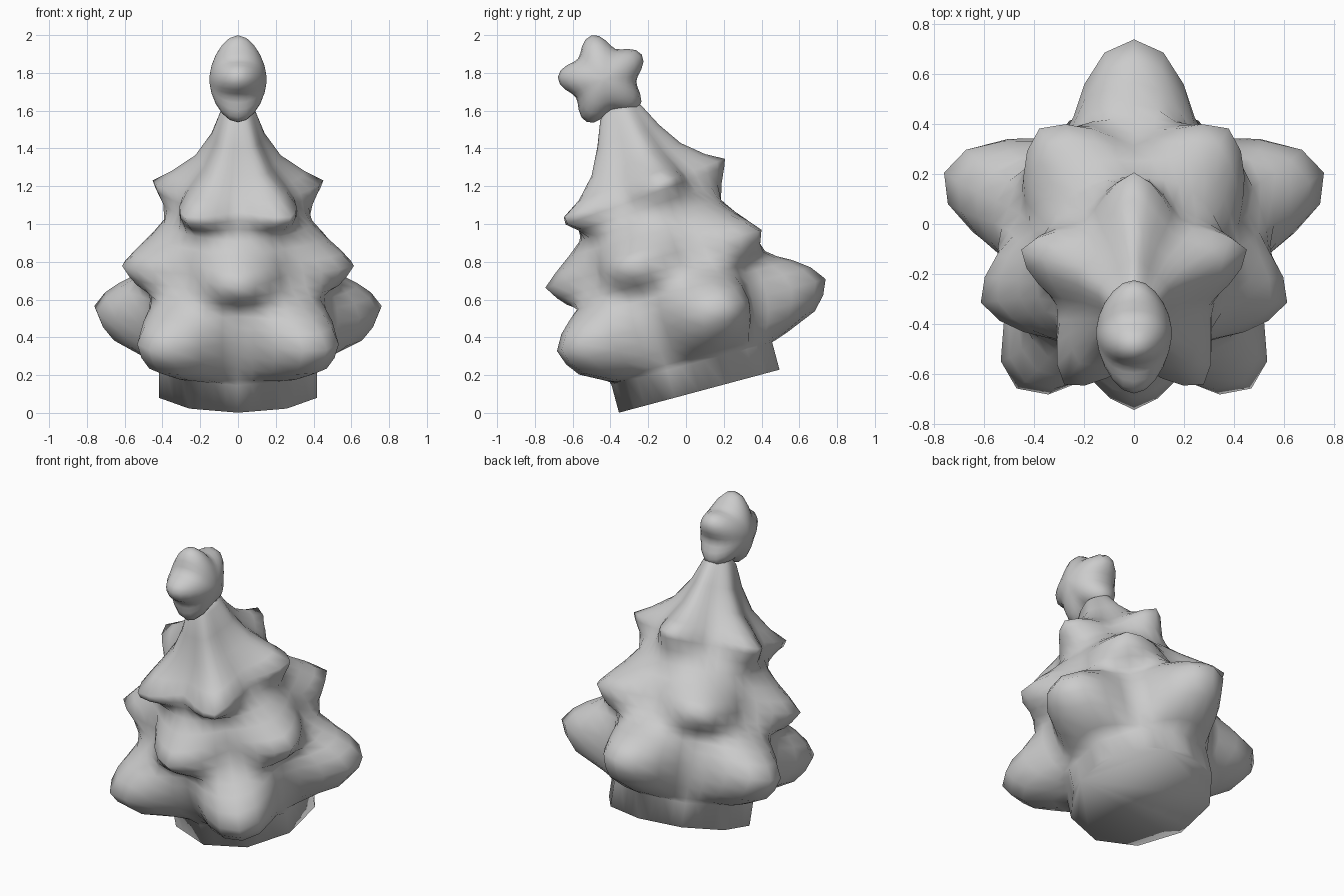
import bpy, bmesh, math
from mathutils import Matrix, Vector

if "Cube" in bpy.data.objects:
    bpy.data.objects.remove(bpy.data.objects["Cube"])

TILT = math.radians(15)
# The whole tree leans forward (-y) about the middle of its base
FRAME = Matrix.Translation((0, 0.07, 0.115)) @ Matrix.Rotation(TILT, 4, 'X')


def skin(name, rings, matrix):
    """Closed smooth surface through a stack of rings with equal point counts."""
    bm = bmesh.new()
    loops = [[bm.verts.new(matrix @ Vector(p)) for p in ring] for ring in rings]
    n = len(loops[0])
    for a, b in zip(loops, loops[1:]):
        for i in range(n):
            j = (i + 1) % n
            bm.faces.new((a[i], a[j], b[j], b[i]))
    bm.faces.new(loops[0][::-1])
    bm.faces.new(loops[-1])
    bmesh.ops.recalc_face_normals(bm, faces=bm.faces)
    for f in bm.faces:
        f.smooth = True
    me = bpy.data.meshes.new(name)
    bm.to_mesh(me)
    bm.free()
    ob = bpy.data.objects.new(name, me)
    bpy.context.collection.objects.link(ob)
    return ob


# Tree: height, radius toward odd-tier lobes, radius toward even-tier lobes
profile = [
    (0.00, .44, .44), (0.15, .44, .44),
    (0.18, .53, .44), (0.25, .70, .46), (0.32, .765, .48), (0.40, .80, .49),
    (0.48, .74, .495), (0.54, .66, .49), (0.585, .58, .50), (0.625, .53, .56),
    (0.67, .48, .60), (0.74, .45, .645), (0.80, .44, .575), (0.87, .42, .48),
    (0.94, .38, .40), (1.01, .42, .34), (1.07, .46, .325), (1.11, .475, .31),
    (1.17, .38, .28), (1.27, .27, .22), (1.40, .185, .16),
    (1.53, .12, .11), (1.59, .05, .05)]
SEG = 40
rings = []
for t, ra, rb in profile:
    ring = []
    for i in range(SEG):
        a = 2 * math.pi * i / SEG            # 0 = back of the tree
        w = (1 + math.cos(5 * a)) / 2
        if t > 0.6:                          # more pointed lobes higher up
            w = 0.45 * w + 0.55 * math.acos(-math.cos(5 * a)) / math.pi
        if t > 0.95:
            w **= 1.2
        r = rb + (ra - rb) * w
        if t < 0.16:                         # ten-sided pot
            r *= math.cos(math.pi / 10) / math.cos(a % (math.pi / 5) - math.pi / 10)
        v = r * math.cos(a)
        k = max(0, min(1, (t - 0.9) / 0.15))           # top tier dips to the front
        peak = max(0, 1 - abs(t - 1.08) / 0.12)
        front = 1 + 0.14 * peak * (v < -0.2)           # longer front tips
        narrow = 1 - 0.2 * max(0, min(1, (t - 1.15) / 0.2))
        ring.append((r * math.sin(a) * narrow, v * front - 0.025 * k,
                     t + 0.09 * v * k))
    rings.append(ring)
skin("tree_body", rings, FRAME)

# Puffy five-pointed star, lying in the side (y-z) plane
star_m = Matrix.Translation((0, -0.437, 1.765))
rings = []
for k in range(11):
    f = math.pi * (0.03 + 0.94 * k / 10)
    s = math.sin(f)
    ring = []
    for i in range(SEG):
        a = 2 * math.pi * i / SEG
        r = s ** 1.1 * (0.208 + 0.034 * s * s * math.cos(5 * a))
        b = a + math.radians(105)
        ring.append((0.152 * math.cos(f), r * math.cos(b), r * math.sin(b)))
    rings.append(ring)
skin("star_topper", rings, star_m)
